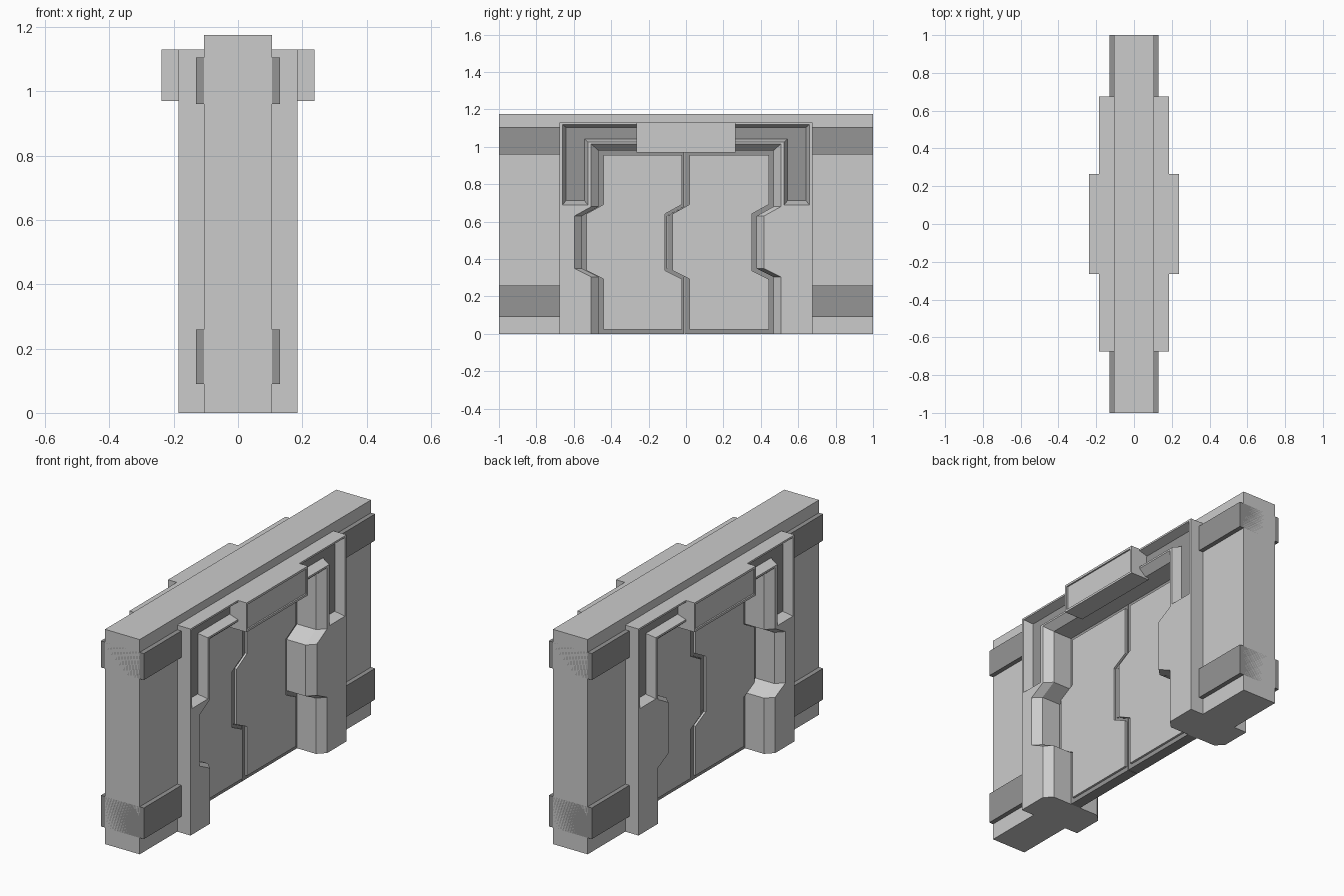
import bpy, bmesh

if "Cube" in bpy.data.objects:
    bpy.data.objects.remove(bpy.data.objects["Cube"])

dark = bpy.data.materials.new("dark_grey")
dark.diffuse_color = (0.3, 0.3, 0.3, 1)
dark.use_nodes = True
dark.node_tree.nodes["Principled BSDF"].inputs["Base Color"].default_value = dark.diffuse_color


def loft(name, rings, mat=None):
    """Join matching (x, yz-profile) rings along x and cap both ends."""
    bm = bmesh.new()
    loops = [[bm.verts.new((x, y, z)) for y, z in prof] for x, prof in rings]
    n = len(loops[0])
    for a, b in zip(loops, loops[1:]):
        for i in range(n):
            j = (i + 1) % n
            bm.faces.new((a[i], a[j], b[j], b[i]))
    bm.faces.new(loops[0])
    bm.faces.new(loops[-1])
    bmesh.ops.recalc_face_normals(bm, faces=bm.faces)
    mesh = bpy.data.meshes.new(name)
    bm.to_mesh(mesh)
    bm.free()
    ob = bpy.data.objects.new(name, mesh)
    bpy.context.collection.objects.link(ob)
    if mat:
        mesh.materials.append(mat)
    return ob


def prism(name, prof, x0, x1, mat=None):
    return loft(name, [(x0, prof), (x1, prof)], mat)


def rect(y0, y1, z0, z1):
    return [(y0, z0), (y1, z0), (y1, z1), (y0, z1)]


def jog(y, z0, z1, off=0.0):
    """Vertical edge, bottom to top, that steps sideways in the middle."""
    return [(y, z0), (y, 0.305 + off), (y - 0.09, 0.35 + off),
            (y - 0.09, 0.63 - off), (y, 0.68 - off), (y, z1)]


def arch(half, top, opening):
    """Outer rectangle with an opening profile that reaches the floor."""
    return [(-half, 0), *opening, (half, 0), (half, top), (-half, top)]


def doorway(half, top):
    return jog(-half, 0, top) + jog(half, 0, top)[::-1]


def inverted_u(y_out, y_in, z_low, z_in, z_top):
    return [(-y_out, z_low), (-y_in, z_low), (-y_in, z_in), (y_in, z_in),
            (y_in, z_low), (y_out, z_low), (y_out, z_top), (-y_out, z_top)]


# Wall slab, hollow behind the door frame
prism("wall", arch(1.0, 1.175, [(-0.64, 0), (-0.64, 1.06), (0.64, 1.06), (0.64, 0)]),
      -0.105, 0.105)

# Dark bands on the wall
for s in (-1, 1):
    for z0, z1 in ((0.09, 0.26), (0.96, 1.105)):
        prism("wall_band", rect(min(s, s * 0.67), max(s, s * 0.67), z0, z1),
              -0.13, 0.13, dark)

# Door frame with chamfered opening
wide = arch(0.675, 1.13, doorway(0.507, 1.015))
narrow = arch(0.675, 1.13, doorway(0.467, 0.98))
frame = loft("door_frame", [(-0.185, wide), (-0.145, narrow), (0.145, narrow), (0.185, wide)])

# Sunken channel around the frame, with a dark floor
top_u = inverted_u(0.66, 0.525, 0.69, 1.025, 1.12)
low_u = inverted_u(0.642, 0.543, 0.712, 1.043, 1.104)
for s in (-1, 1):
    cutter = loft("channel_cutter", [(s * 0.13, low_u), (s * 0.185, top_u), (s * 0.2, top_u)])
    cutter.hide_render = True
    cutter.hide_viewport = True
    cutter.display_type = 'WIRE'
    mod = frame.modifiers.new("channel", 'BOOLEAN')
    mod.operation = 'DIFFERENCE'
    mod.solver = 'EXACT'
    mod.object = cutter
    prism("channel_floor", low_u, s * 0.12, s * 0.137, dark)

# Sliding door leaves: dark backing with a raised panel on both sides
for name, y0, y1, in0, in1 in (("left", -0.467, -0.011, 0.026, 0.01),
                               ("right", -0.009, 0.467, 0.028, 0.024)):
    back = jog(y0, 0, 0.98) + jog(y1, 0, 0.98)[::-1]
    face = jog(y0 + in0, 0.024, 0.957, -0.012) + jog(y1 - in1, 0.024, 0.957, -0.012)[::-1]
    prism(name + "_door_backing", back, -0.03, 0.03, dark)
    prism(name + "_door_panel", face, -0.042, 0.042)

# Header boxes over the door, with a shallow inset face
for s in (-1, 1):
    rim = rect(-0.265, 0.265, 0.97, 1.13)
    inner = rect(-0.253, 0.253, 0.982, 1.118)
    loft("header_box", [(s * 0.125, rim), (s * 0.238, rim), (s * 0.238, inner),
                        (s * 0.23, inner)])
